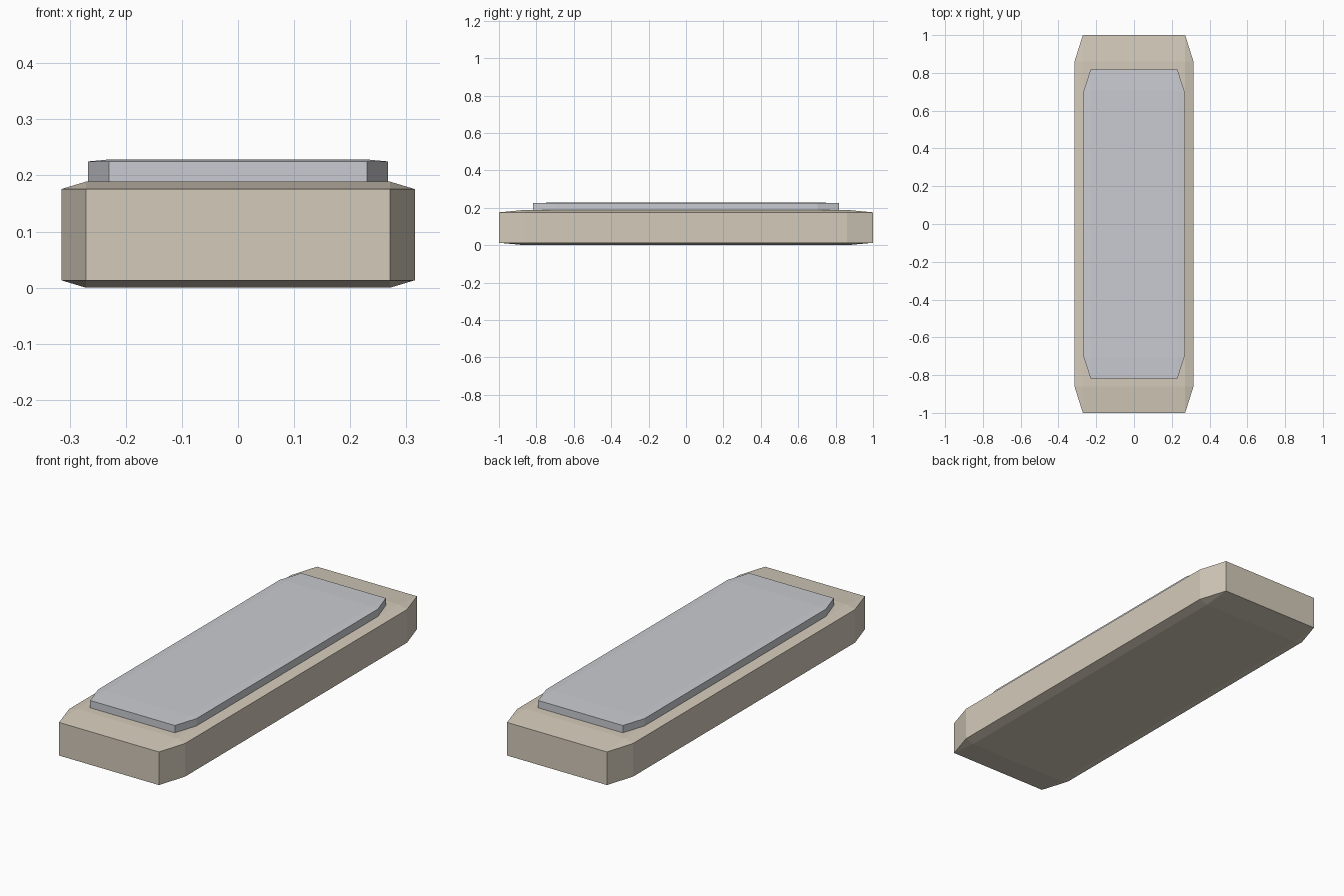
import bpy
import bmesh
from mathutils import Matrix, Vector

cube = bpy.data.objects.get("Cube")
if cube:
    bpy.data.objects.remove(cube, do_unlink=True)


def make_material(name, rgb):
    mat = bpy.data.materials.new(name)
    mat.use_nodes = True
    color = (*rgb, 1.0)
    mat.diffuse_color = color
    mat.node_tree.nodes["Principled BSDF"].inputs["Base Color"].default_value = color
    return mat


def chamfered_slab(name, half_size, center_z, mat, chamfer=0.14):
    """Chamfer a unit-radius box, then stretch it so the chamfers follow its proportions."""
    bm = bmesh.new()
    bmesh.ops.create_cube(bm, size=2.0)
    bmesh.ops.bevel(bm, geom=bm.edges[:], offset=chamfer, offset_type='OFFSET',
                    segments=1, affect='EDGES', clamp_overlap=True)
    bmesh.ops.scale(bm, vec=Vector(half_size), verts=bm.verts)
    bmesh.ops.transform(bm, matrix=Matrix.Translation((0, 0, center_z)), verts=bm.verts)
    bmesh.ops.recalc_face_normals(bm, faces=bm.faces)
    mesh = bpy.data.meshes.new(name)
    bm.to_mesh(mesh)
    bm.free()
    mesh.materials.append(mat)
    obj = bpy.data.objects.new(name, mesh)
    bpy.context.collection.objects.link(obj)
    return obj


beige = make_material("warm beige", (0.65, 0.59, 0.49))
grey = make_material("cool light grey", (0.59, 0.60, 0.635))

# Thick base block
chamfered_slab("base_block", (0.315, 1.0, 0.0945), 0.0945, beige)

# Thin plate sunk slightly into the top of the base
chamfered_slab("top_plate", (0.267, 0.818, 0.025), 0.2035, grey)
